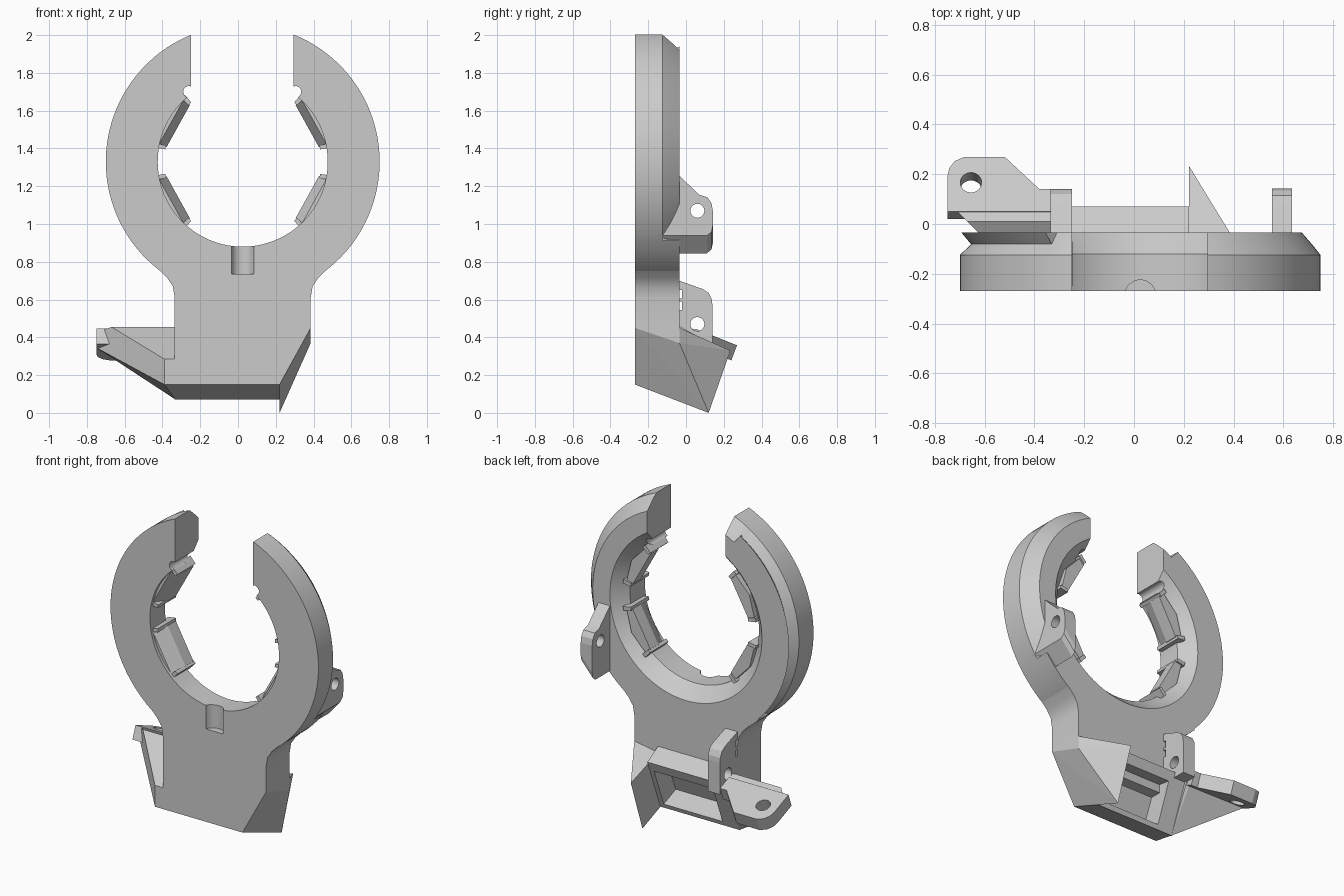
import bpy, bmesh
from math import sin, cos, radians
from mathutils import Vector

cube = bpy.data.objects.get("Cube")
if cube:
    bpy.data.objects.remove(cube, do_unlink=True)

mat = bpy.data.materials.new("plain_grey")
mat.use_nodes = True
GREY = (0.6, 0.6, 0.6, 1)
mat.diffuse_color = GREY
mat.node_tree.nodes["Principled BSDF"].inputs["Base Color"].default_value = GREY

CX, CZ = 0.025, 1.33          # ring centre
FRONT, BACK = -0.27, -0.035   # plate faces


def finish(bm, name):
    bmesh.ops.recalc_face_normals(bm, faces=bm.faces)
    me = bpy.data.meshes.new(name)
    bm.to_mesh(me)
    bm.free()
    me.materials.append(mat)
    ob = bpy.data.objects.new(name, me)
    bpy.context.collection.objects.link(ob)
    return ob


def hull(name, pts):
    bm = bmesh.new()
    for p in pts:
        bm.verts.new(p)
    res = bmesh.ops.convex_hull(bm, input=bm.verts)
    junk = [g for g in res["geom_interior"] if isinstance(g, bmesh.types.BMVert)]
    bmesh.ops.delete(bm, geom=junk, context="VERTS")
    bmesh.ops.dissolve_limit(bm, angle_limit=0.01, verts=bm.verts, edges=bm.edges)
    return finish(bm, name)


def prism(name, pts, vec):
    bm = bmesh.new()
    face = bm.faces.new([bm.verts.new(p) for p in pts])
    res = bmesh.ops.extrude_face_region(bm, geom=[face], use_keep_orig=True)
    top = [g for g in res["geom"] if isinstance(g, bmesh.types.BMVert)]
    bmesh.ops.translate(bm, verts=top, vec=vec)
    return finish(bm, name)


def box(name, lo, hi):
    return hull(name, [(x, y, z) for x in (lo[0], hi[0])
                       for y in (lo[1], hi[1]) for z in (lo[2], hi[2])])


def rod(name, centre, axis, radius, length):
    bm = bmesh.new()
    bmesh.ops.create_cone(bm, cap_ends=True, segments=32, radius1=radius,
                          radius2=radius, depth=length)
    ob = finish(bm, name)
    rot = Vector((0, 0, 1)).rotation_difference(Vector(axis)).to_matrix()
    for v in ob.data.vertices:
        v.co = rot @ v.co + Vector(centre)
    return ob


def cut(ob, *cutters):
    for c in cutters:
        c.hide_render = True
        m = ob.modifiers.new("cut", "BOOLEAN")
        m.operation, m.solver, m.object = "DIFFERENCE", "EXACT", c
        bpy.context.view_layer.objects.active = ob
        bpy.ops.object.modifier_apply(modifier=m.name)
        bpy.data.objects.remove(c, do_unlink=True)


def smooth(ob):
    bpy.ops.object.select_all(action="DESELECT")
    ob.select_set(True)
    bpy.context.view_layer.objects.active = ob
    bpy.ops.object.shade_smooth_by_angle(angle=radians(25))


def polar(r, deg, y):
    return (CX + r * cos(radians(deg)), y, CZ + r * sin(radians(deg)))


# Ring swept round its centre; the rear rim is chamfered, plain or grooved
def section(deg):
    if deg > -35:
        rim = (0.69, 0.65)
    elif deg > -135:
        rim = (0.725, 0.725)
    elif deg > -239:
        rim = (0.68, 0.718)
    else:
        rim = (0.69, 0.65)
    return [(0.45, FRONT), (0.725, FRONT), (0.725, -0.125), (rim[0], -0.081),
            (rim[1], BACK), (0.53, BACK), (0.45, -0.12)]


bm = bmesh.new()
rows = []
for deg in range(88, -269, -1):
    if deg % 3 == 1 or deg in (-34, -35, -134, -135, -238, -239):
        rows.append([bm.verts.new(polar(r, deg, y)) for r, y in section(deg)])
for a, b in zip(rows, rows[1:]):
    for i in range(len(a)):
        j = (i + 1) % len(a)
        bm.faces.new((a[i], a[j], b[j], b[i]))
bm.faces.new(rows[0])
bm.faces.new(rows[-1])
ring = finish(bm, "ring")
cut(ring, box("gap_cutter", (-0.25, -1, 1.5), (0.295, 1, 2.2)),
    rod("dimple_cutter", (CX, -0.2875, 0.835), (0, 0, 1), 0.0625, 0.2),
    *[rod("end_hole_cutter", (x, -0.15, 1.7), (0, 1, 0), 0.03, 0.4) for x in (-0.26, 0.305)])
smooth(ring)

# Gripping pads with end tabs inside the ring
for i, mid in enumerate((29, 151, 209, 331)):
    pad = [polar(r, mid + d, y) for d in (-18, 18) for r, y in
           ((0.41, -0.16), (0.41, -0.08), (0.455, -0.25), (0.455, -0.08))]
    pad += [polar(0.47, mid, y) for y in (-0.25, -0.08)]
    hull(f"grip_pad_{i + 1}", pad)
    for side in (-1, 1):
        hull(f"grip_tab_{i + 1}_{'a' if side < 0 else 'b'}",
             [polar(r, mid + side * d, y) for r in (0.415, 0.47)
              for d in (17, 20) for y in (-0.25, -0.07)])

# Neck plate below the ring
neck = prism("neck_plate", [(x, FRONT, z) for x, z in (
    (-0.42, 0.76), (-0.375, 0.715), (-0.345, 0.67), (-0.335, 0.61), (-0.335, 0.3),
    (0.3, 0.3), (0.385, 0.45), (0.385, 0.61), (0.395, 0.67), (0.425, 0.715),
    (0.47, 0.76))], (0, BACK - FRONT, 0))
cut(neck, rod("dimple_cutter", (CX, -0.2875, 0.835), (0, 0, 1), 0.0625, 0.2))
smooth(neck)

# Tilted socket block under the neck, with a shallow opening at the rear
socket = hull("socket_block", [(x, y, z) for x in (-0.335, 0.22) for y, z in (
    (FRONT, 0.15), (-0.06, 0.07), (0.07, 0.4), (0.03, 0.42), (BACK, 0.46), (FRONT, 0.46))])
cut(socket, hull("socket_cutter", [(x, y, z) for x in (-0.22, 0.19) for y, z in (
    (-0.17, 0.145), (0.05, 0.06), (0.13, 0.33), (-0.08, 0.36))]))

# Slanted side fin
hull("side_fin", [(0.22, FRONT, 0.15), (0.22, FRONT, 0.45), (0.385, FRONT, 0.45),
                  (0.22, 0.12, 0.0), (0.22, 0.235, 0.33), (0.385, BACK, 0.37),
                  (0.22, BACK, 0.42), (0.22, -0.06, 0.07), (0.385, BACK, 0.45)])

# Side arm sweeping back to a tilted lug
hull("side_arm", [(-0.39, FRONT, 0.15), (-0.39, FRONT, 0.285), (-0.33, FRONT, 0.285),
                  (-0.33, FRONT, 0.15), (-0.33, 0.01, 0.455), (-0.67, 0.01, 0.455),
                  (-0.75, 0.09, 0.425), (-0.75, 0.09, 0.345), (-0.62, -0.04, 0.29),
                  (-0.33, 0.1, 0.42), (-0.33, -0.06, 0.07), (-0.35, 0.08, 0.36)])
arm_lug = prism("arm_lug", [(x, y, 0.41 - 0.4 * (y - 0.14)) for x, y in (
    (-0.75, 0.05), (-0.75, 0.19), (-0.742, 0.225), (-0.72, 0.253), (-0.68, 0.27),
    (-0.52, 0.27), (-0.38, 0.14), (-0.335, 0.14), (-0.335, 0.05))], (0, -0.03, -0.08))
cut(arm_lug, rod("hole_cutter", (-0.655, 0.155, 0.37), (0, 0.37, 0.93), 0.043, 0.4))

# Upright lug on the back of the neck
lug = prism("neck_lug", [(-0.335, y, z) for y, z in (
    (-0.05, 0.705), (0.09, 0.655), (0.12, 0.635), (0.137, 0.6), (0.14, 0.57),
    (0.14, 0.37), (-0.05, 0.37))], (0.085, 0, 0))
cut(lug, rod("hole_cutter", (-0.29, 0.06, 0.47), (1, 0, 0), 0.037, 0.4),
    *[box("slot_cutter", (-0.5, BACK, z), (0, -0.02, z + 0.045)) for z in (0.545, 0.605)])

# Ring lug, whose underside follows the rim
ring_lug = prism("ring_lug", [(0.555, y, z) for y, z in (
    (-0.15, 0.845), (0.11, 0.845), (0.135, 0.865), (0.142, 0.9), (0.142, 1.07),
    (0.135, 1.11), (0.115, 1.14), (0.07, 1.155), (BACK, 1.255), (-0.15, 1.255))],
    (0.08, 0, 0))
for v in ring_lug.data.vertices:
    if v.co.x > 0.6 and v.co.z < 0.95:
        v.co.z += 0.093
    if v.co.y < -0.1 and v.co.z > 1.2:
        v.co.z = 0.96
cut(ring_lug, rod("hole_cutter", (0.6, 0.06, 1.07), (1, 0, 0), 0.037, 0.4))
